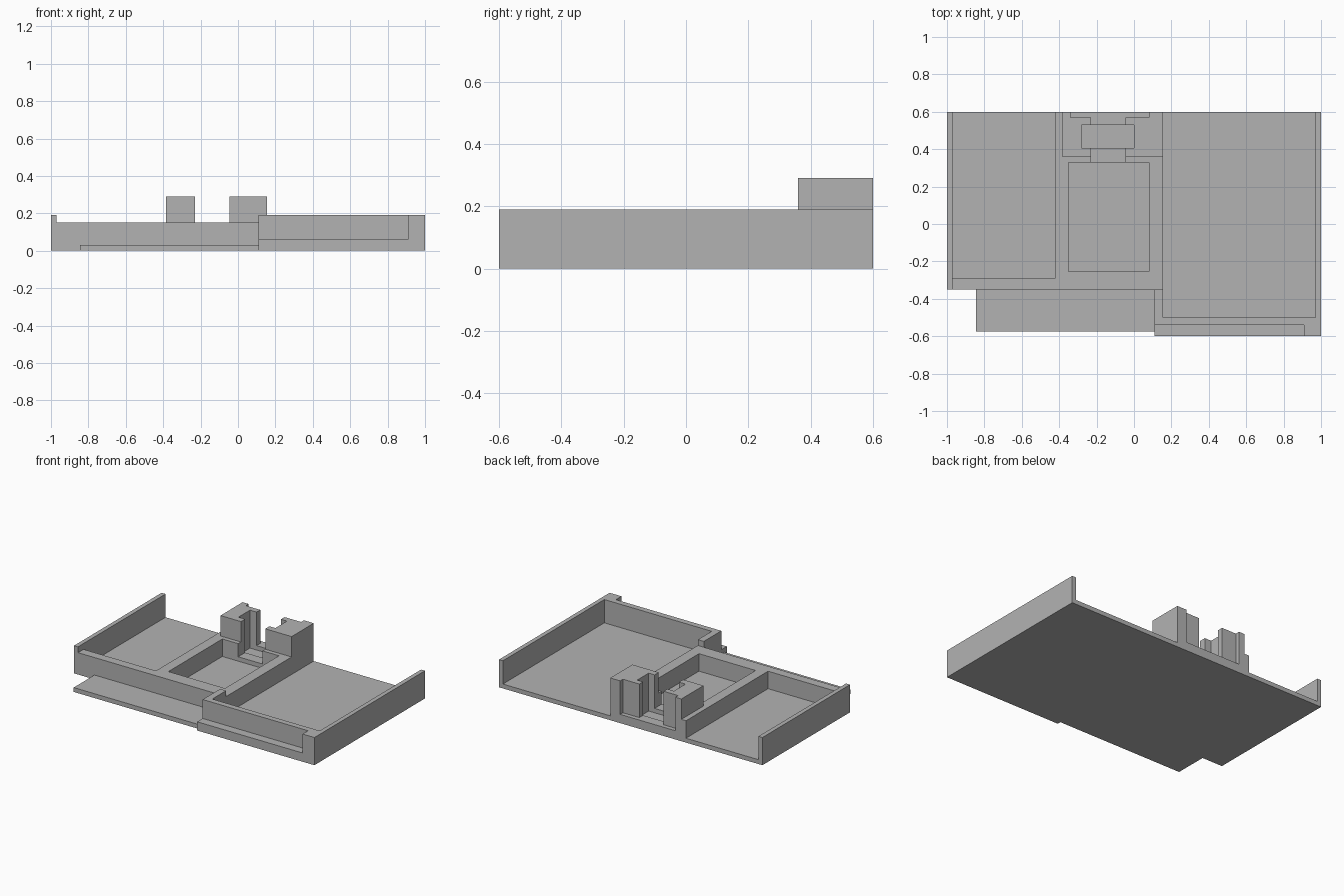
import bpy
import bmesh

default_cube = bpy.data.objects.get("Cube")
if default_cube:
    bpy.data.objects.remove(default_cube, do_unlink=True)

# One plain grey for the whole model
grey = bpy.data.materials.new("plain_grey")
grey.use_nodes = True
colour = (0.45, 0.45, 0.45, 1.0)
grey.diffuse_color = colour
grey.node_tree.nodes["Principled BSDF"].inputs["Base Color"].default_value = colour

# Heights
FLOOR, LEDGE, LOW, HIGH, TOWER = 0.03, 0.06, 0.15, 0.19, 0.29


def prism(name, outline, bottom, top):
    """Extrude a counter-clockwise plan outline from bottom to top."""
    bm = bmesh.new()
    base = bm.faces.new([bm.verts.new((x, y, bottom)) for x, y in outline])
    extruded = bmesh.ops.extrude_face_region(bm, geom=[base], use_keep_orig=True)
    raised = [g for g in extruded["geom"] if isinstance(g, bmesh.types.BMVert)]
    bmesh.ops.translate(bm, verts=raised, vec=(0, 0, top - bottom))
    bmesh.ops.recalc_face_normals(bm, faces=bm.faces[:])
    bmesh.ops.triangulate(bm, faces=[f for f in bm.faces if len(f.verts) > 4])
    mesh = bpy.data.meshes.new(name)
    bm.to_mesh(mesh)
    bm.free()
    mesh.materials.append(grey)
    obj = bpy.data.objects.new(name, mesh)
    bpy.context.collection.objects.link(obj)
    return obj


def box(name, x0, x1, y0, y1, bottom, top):
    return prism(name, [(x0, y0), (x1, y0), (x1, y1), (x0, y1)], bottom, top)


def jamb(gap, chamber, recess):
    """Stepped inner profile of one side of the gateway, back to front."""
    return [(recess, 0.6), (recess, 0.57), (gap, 0.57), (gap, 0.53),
            (chamber, 0.53), (chamber, 0.405), (gap, 0.405)]


GAP_R, GAP_L = -0.23, -0.045
left_jamb = jamb(GAP_L, 0.0, 0.08)
right_jamb = jamb(GAP_R, -0.28, -0.34)

# Floor slab with the front step
prism("floor_slab", [(-1, -0.35), (-0.845, -0.35), (-0.845, -0.575),
                     (0.11, -0.575), (0.11, -0.6), (1, -0.6), (1, 0.6), (-1, 0.6)],
      0, FLOOR)

# Low front wall joined to the raised frame around the sunken court
court = [(GAP_L, 0.33), (0.08, 0.33), (0.08, -0.255),
         (-0.35, -0.255), (-0.35, 0.33), (GAP_R, 0.33)]
prism("low_wall_and_court_frame",
      [(-0.97, -0.35), (0.155, -0.35), (0.155, 0.6)] + left_jamb + court
      + right_jamb[::-1] + [(-0.42, 0.6), (-0.42, -0.29), (-0.97, -0.29)],
      FLOOR, LOW)

# Gateway towers above the frame
prism("left_tower", [(GAP_L, 0.36), (0.155, 0.36), (0.155, 0.6)] + left_jamb,
      LOW, TOWER)
prism("right_tower", right_jamb[::-1] + [(-0.385, 0.6), (-0.385, 0.36), (GAP_R, 0.36)],
      LOW, TOWER)

# Raised sills at both ends of the gateway
box("front_sill", GAP_R, GAP_L, 0.33, 0.405, FLOOR, LEDGE)
prism("back_sill", [(GAP_R, 0.53)] + left_jamb[3::-1] + right_jamb[:3], FLOOR, LEDGE)

# High outer walls
box("right_wall", -1, -0.97, -0.35, 0.6, FLOOR, HIGH)
prism("left_wall", [(0.11, -0.54), (0.91, -0.54), (0.91, -0.6), (1, -0.6), (1, 0.6),
                    (0.97, 0.6), (0.97, -0.5), (0.155, -0.5), (0.155, -0.35),
                    (0.11, -0.35)], FLOOR, HIGH)
box("front_ledge", 0.11, 0.91, -0.6, -0.54, FLOOR, LEDGE)
